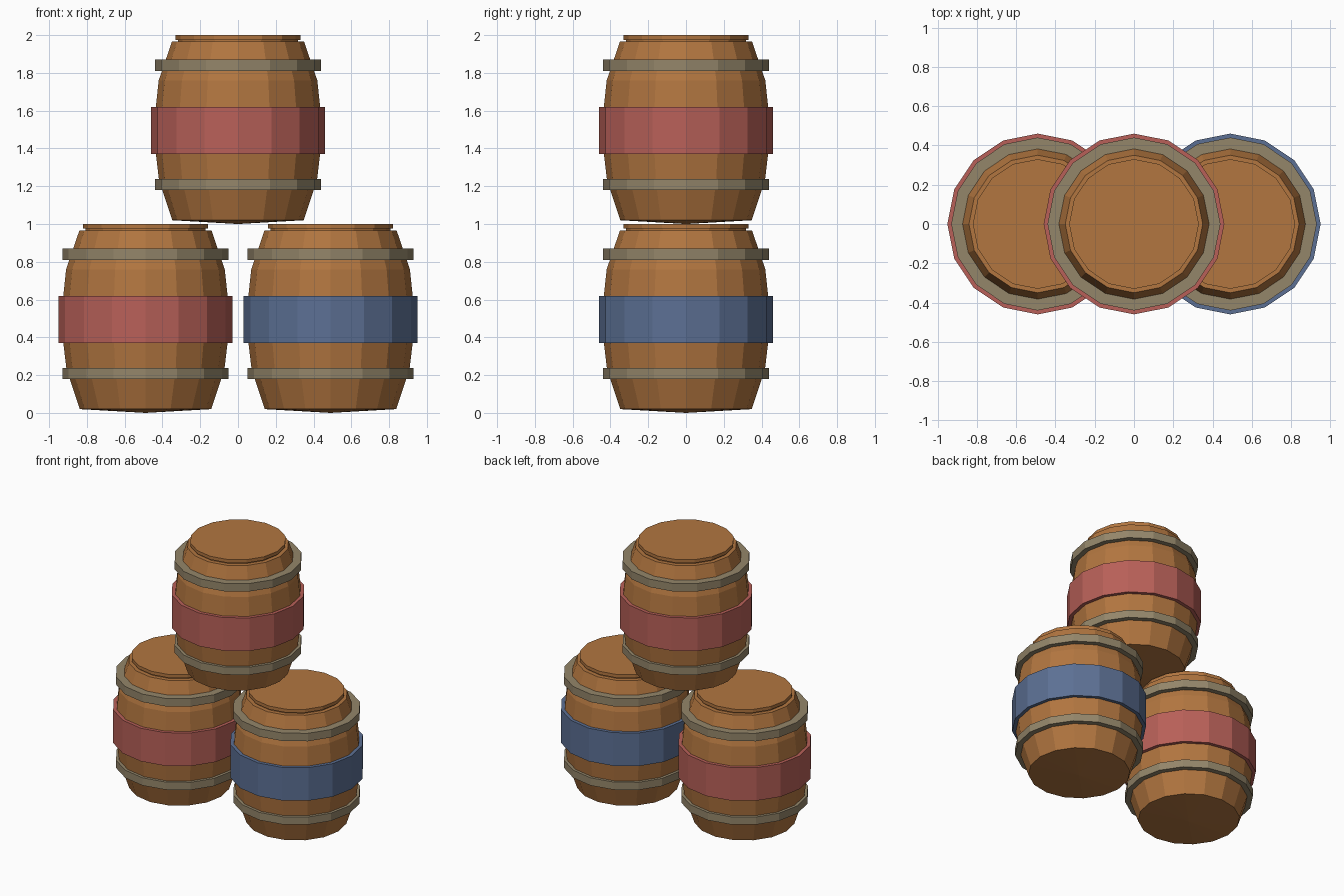
import bpy
from math import cos, sin, pi

SIDES = 16

cube = bpy.data.objects.get("Cube")
if cube:
    bpy.data.objects.remove(cube, do_unlink=True)


def make_material(name, rgb):
    mat = bpy.data.materials.new(name)
    mat.use_nodes = True
    colour = (*rgb, 1)
    mat.diffuse_color = colour
    mat.node_tree.nodes["Principled BSDF"].inputs["Base Color"].default_value = colour
    return mat


def lathe(name, profile, mat, location, closed=False):
    """Turn (radius, height) points around z; radius 0 makes a single pole."""
    verts, rings, faces = [], [], []
    for r, z in profile:
        count = SIDES if r else 1
        rings.append([len(verts) + i for i in range(count)])
        verts += [(r * cos(2 * pi * i / SIDES), r * sin(2 * pi * i / SIDES), z)
                  for i in range(count)]
    pairs = list(zip(rings, rings[1:]))
    if closed:
        pairs.append((rings[-1], rings[0]))
    for low, high in pairs:
        for i in range(SIDES):
            j = (i + 1) % SIDES
            if len(low) == 1:
                faces.append((low[0], high[j], high[i]))
            else:
                faces.append((low[i], low[j], high[j], high[i]))
    if not closed:
        faces.append(rings[-1])
    mesh = bpy.data.meshes.new(name)
    mesh.from_pydata(verts, [], faces)
    mesh.materials.append(mat)
    obj = bpy.data.objects.new(name, mesh)
    obj.location = location
    bpy.context.collection.objects.link(obj)
    return obj


def ring(name, inner, outer, bottom, top, mat, location):
    profile = [(inner, bottom), (outer, bottom), (outer, top), (inner, top)]
    return lathe(name, profile, mat, location, closed=True)


wood = make_material("warm wood", (0.445, 0.181, 0.051))
metal = make_material("dull metal", (0.296, 0.238, 0.144))
red = make_material("faded red", (0.479, 0.117, 0.098))
blue = make_material("slate blue", (0.107, 0.162, 0.296))

# Staves from the slightly pointed base up to the rim
body = [(0, 0), (0.348, 0.02), (0.418, 0.23), (0.437, 0.39),
        (0.437, 0.6), (0.42, 0.76), (0.35, 0.965)]
# Neck and overhanging lid
lid = [(0.318, 0.965), (0.318, 0.975), (0.33, 0.975), (0.33, 1)]


def barrel(prefix, location, paint):
    lathe(prefix + "_barrel_body", body, wood, location)
    lathe(prefix + "_barrel_lid", lid, wood, location)
    ring(prefix + "_lower_hoop", 0.38, 0.44, 0.18, 0.238, metal, location)
    ring(prefix + "_upper_hoop", 0.375, 0.44, 0.81, 0.87, metal, location)
    ring(prefix + "_painted_band", 0.425, 0.46, 0.37, 0.62, paint, location)


# Two barrels on the ground and one stacked on top
barrel("right", (-0.49, 0, 0), red)
barrel("left", (0.49, 0, 0), blue)
barrel("top", (0, 0, 1), red)
